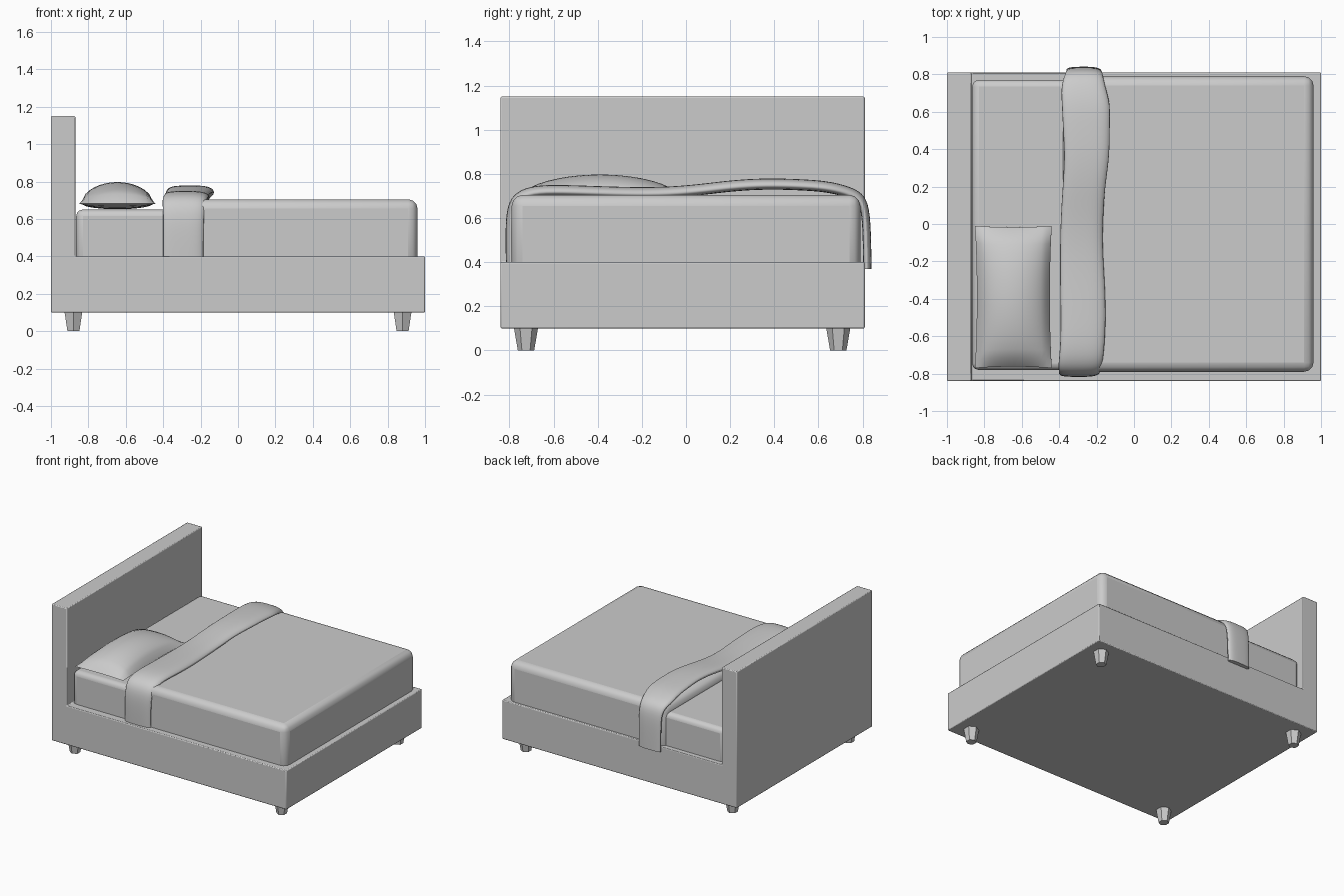
import bpy, bmesh, math
from mathutils import Vector

if "Cube" in bpy.data.objects:
    bpy.data.objects.remove(bpy.data.objects["Cube"])


def finish(name, bm, bevel=0, segments=3, subsurf=0, angle=40):
    bmesh.ops.recalc_face_normals(bm, faces=bm.faces)
    me = bpy.data.meshes.new(name)
    bm.to_mesh(me)
    bm.free()
    ob = bpy.data.objects.new(name, me)
    bpy.context.collection.objects.link(ob)
    if bevel:
        m = ob.modifiers.new("Bevel", 'BEVEL')
        m.width, m.segments = bevel, segments
    if subsurf:
        ob.modifiers.new("Subsurf", 'SUBSURF').levels = subsurf
        ob.modifiers["Subsurf"].render_levels = subsurf
    bpy.ops.object.select_all(action='DESELECT')
    ob.select_set(True)
    bpy.context.view_layer.objects.active = ob
    bpy.ops.object.shade_smooth_by_angle(angle=math.radians(angle))
    return ob


def box(name, lo, hi, bevel):
    bm = bmesh.new()
    bmesh.ops.create_cube(bm, size=1)
    for v in bm.verts:
        v.co = [a + (c + 0.5) * (b - a) for a, b, c in zip(lo, hi, v.co)]
    return finish(name, bm, bevel)


# Bed frame with headboard: L-shaped side profile extruded across the width
bm = bmesh.new()
profile = [(-1, .1), (1, .1), (1, .4), (-.87, .4), (-.87, 1.15), (-1, 1.15)]
face = bm.faces.new([bm.verts.new((x, -.84, z)) for x, z in profile])
ext = bmesh.ops.extrude_face_region(bm, geom=[face])
bmesh.ops.translate(bm, vec=(0, 1.65, 0),
                    verts=[g for g in ext["geom"] if isinstance(g, bmesh.types.BMVert)])
finish("bed_frame", bm, bevel=.006, segments=2)

# Tapered six-sided legs
for xn, x in (("head", -.88), ("foot", .88)):
    for yn, y in (("front", -.725), ("back", .69)):
        bm = bmesh.new()
        bmesh.ops.create_cone(bm, cap_ends=True, segments=6, radius1=.037,
                              radius2=.056, depth=.11)
        bmesh.ops.translate(bm, verts=bm.verts, vec=(x, y, .055))
        finish(f"{xn}_{yn}_leg", bm)

# Mattress and the duvet lying over its lower part
box("mattress", (-.865, -.78, .34), (.9, .77, .65), .035)
box("duvet", (-.38, -.79, .34), (.96, .79, .705), .05)

# Pillow: two domed sheets joined along a seam
bm = bmesh.new()
N = 16
for height in (.115, -.03):
    g = bmesh.ops.create_grid(bm, x_segments=N, y_segments=N, size=1)
    for v in g["verts"]:
        u, w = v.co.x, v.co.y
        dome = max(0, (1 - u * u) * (1 - w * w)) ** .55
        x = -.645 + .205 * u * (1 - .05 * (1 - w * w))
        y = -.39 + .38 * w * (1 - .02 * (1 - u * u))
        v.co = (x, y, .682 + height * dome)
bmesh.ops.remove_doubles(bm, verts=bm.verts, dist=.0005)
finish("pillow", bm, angle=60)

# Folded duvet edge: stations (y, z, x start, x end) swept over the bed
stations = [
    (-.815, .40, -.405, -.18), (-.818, .55, -.405, -.18), (-.81, .66, -.405, -.175),
    (-.77, .72, -.41, -.165), (-.68, .75, -.40, -.155), (-.52, .748, -.395, -.145),
    (-.32, .74, -.40, -.15), (-.12, .737, -.40, -.165), (.05, .75, -.395, -.16),
    (.2, .77, -.385, -.15), (.36, .78, -.375, -.125), (.52, .775, -.385, -.125),
    (.64, .767, -.39, -.12), (.73, .745, -.395, -.145), (.80, .715, -.38, -.16),
    (.832, .65, -.365, -.165), (.838, .5, -.365, -.17), (.84, .37, -.365, -.17)]
# Closed cross-section: fraction across the fold, depth below its outer surface
section = [(0, .015), (.12, 0), (.5, -.002), (.85, 0), (1, .022),
           (.97, .048), (.5, .05), (.03, .045)]
bm = bmesh.new()
rings = []
for i, (y, z, x0, x1) in enumerate(stations):
    a, b = stations[max(i - 1, 0)], stations[min(i + 1, len(stations) - 1)]
    t = Vector((b[0] - a[0], b[1] - a[1])).normalized()
    side = .75 if z < .68 else 1
    rings.append([bm.verts.new((x0 + f * (x1 - x0), y + t.y * d * side, z - t.x * d * side))
                  for f, d in section])
for a, b in zip(rings, rings[1:]):
    for j in range(len(section)):
        k = (j + 1) % len(section)
        bm.faces.new((a[j], a[k], b[k], b[j]))
bm.faces.new(rings[0])
bm.faces.new(rings[-1])
# Keep the hanging ends crisp
crease = bm.edges.layers.float.new("crease_edge")
for r in (rings[0], rings[-1]):
    for j in range(len(r)):
        bm.edges.get((r[j], r[j - 1]))[crease] = 1
finish("duvet_fold", bm, subsurf=2, angle=60)
